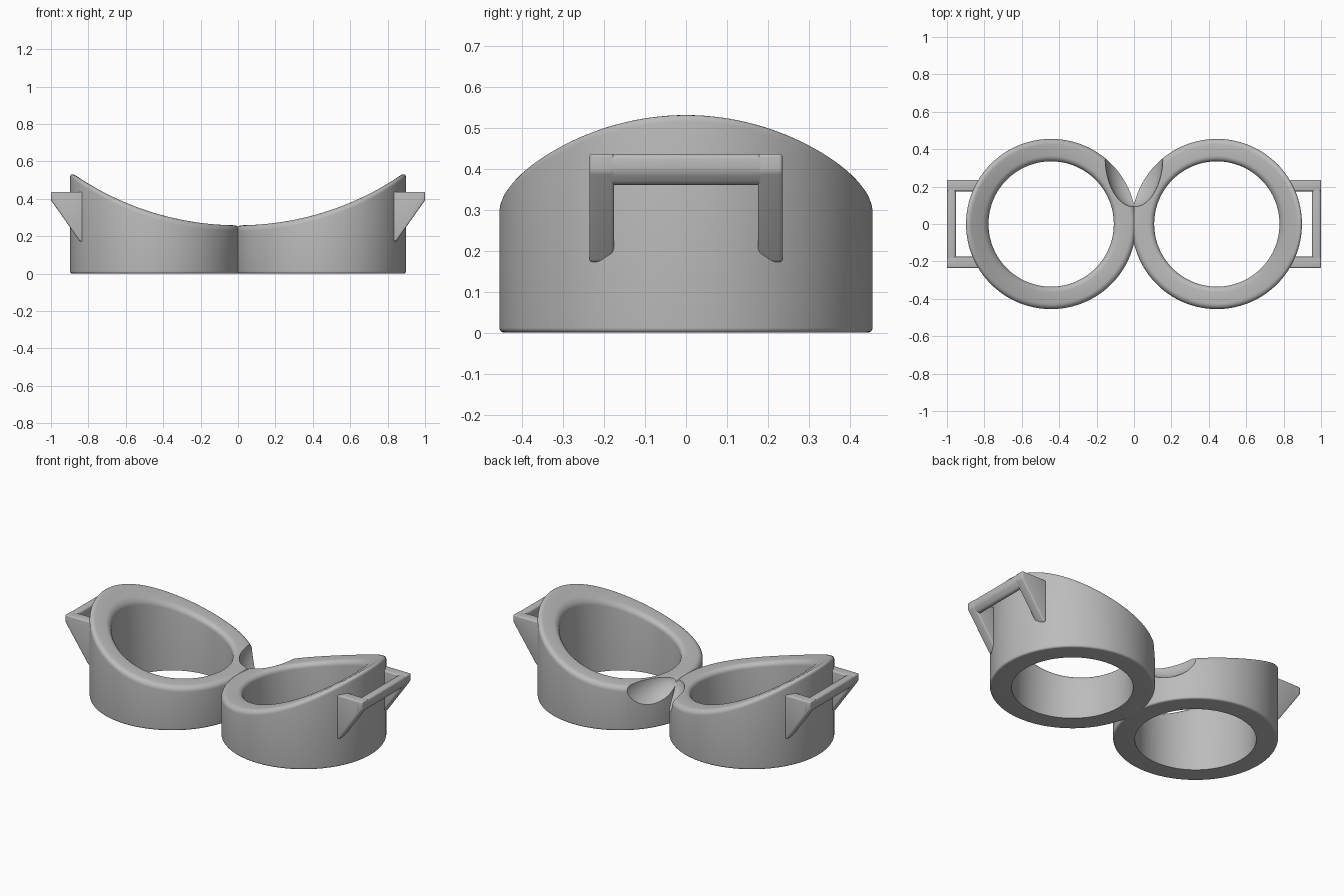
import bpy, bmesh, math
from mathutils import Matrix

if "Cube" in bpy.data.objects:
    bpy.data.objects.remove(bpy.data.objects["Cube"])

grey = bpy.data.materials.new("plain_grey")
grey.diffuse_color = (0.5, 0.5, 0.5, 1)
grey.use_nodes = True
grey.node_tree.nodes["Principled BSDF"].inputs["Base Color"].default_value = grey.diffuse_color

CX, R_OUT, R_IN = 0.443, 0.455, 0.335   # ring centre and radii
ARC_R, ARC_Z = 1.548, 0.258             # curved face-side surface


def top_z(x):
    return ARC_Z + ARC_R - math.sqrt(ARC_R ** 2 - x * x)


def make_object(name, bm):
    bmesh.ops.recalc_face_normals(bm, faces=bm.faces)
    me = bpy.data.meshes.new(name)
    bm.to_mesh(me)
    bm.free()
    ob = bpy.data.objects.new(name, me)
    bpy.context.collection.objects.link(ob)
    me.materials.append(grey)
    return ob


def activate(ob):
    bpy.ops.object.select_all(action='DESELECT')
    ob.select_set(True)
    bpy.context.view_layer.objects.active = ob


def smooth(ob, angle=35):
    activate(ob)
    bpy.ops.object.shade_smooth_by_angle(angle=math.radians(angle))


def ring_profile(fillet=0.03, low=0.012, n=6):
    """Closed section: (radius, height, True if height hangs from the top curve)."""
    q = [math.pi / 2 * i / n for i in range(n + 1)]
    pts = [(R_IN, 0, False)]
    pts += [(R_OUT - low + low * math.sin(a), low - low * math.cos(a), False) for a in q]
    pts += [(R_OUT - fillet + fillet * math.cos(a), fillet * (math.sin(a) - 1), True) for a in q]
    pts += [(R_OUT - fillet - 0.03, 0, True)]
    pts += [(R_IN + fillet - fillet * math.sin(a), fillet * (math.cos(a) - 1), True) for a in q]
    return pts


def nose_cutter():
    """Egg-shaped hollow, stretched upwards so that it stays open on top."""
    bm = bmesh.new()
    bmesh.ops.create_uvsphere(bm, u_segments=64, v_segments=32, radius=1)
    for v in bm.verts:
        x, y, z = v.co
        if z > 0.01:
            z *= 4
        elif z > -0.01:
            z = 0
        v.co = (x * 0.155, 0.36 + y * 0.27, 0.27 + z * 0.15)
    # straight-sided upper part
    for v in bm.verts:
        if v.co.z > 0.271:
            k = math.hypot(v.co.x / 0.155, (v.co.y - 0.36) / 0.27)
            if k > 0.3:
                v.co.x /= k
                v.co.y = 0.36 + (v.co.y - 0.36) / k
    return make_object("nose_cutter", bm)


def eye_ring(side, cutter):
    bm = bmesh.new()
    prof, seg = ring_profile(), 128
    loops = []
    for i in range(seg):
        a = 2 * math.pi * i / seg
        loop = []
        for r, h, on_top in prof:
            x, y = side * CX + r * math.cos(a), r * math.sin(a)
            loop.append(bm.verts.new((x, y, h + (top_z(x) if on_top else 0))))
        loops.append(loop)
    n = len(prof)
    for i in range(seg):
        a, b = loops[i], loops[(i + 1) % seg]
        for j in range(n):
            k = (j + 1) % n
            bm.faces.new((a[j], b[j], b[k], a[k]))
    ob = make_object("right_eye_ring" if side > 0 else "left_eye_ring", bm)
    # nose hollow
    mod = ob.modifiers.new("nose", 'BOOLEAN')
    mod.operation, mod.solver, mod.object = 'DIFFERENCE', 'EXACT', cutter
    activate(ob)
    bpy.ops.object.modifier_apply(modifier="nose")
    smooth(ob)


def prism(name, outline, y0, y1, side, bevel):
    """Extrude an x-z outline along y, with rounded edges."""
    bm = bmesh.new()
    a = [bm.verts.new((side * x, y0, z)) for x, z in outline]
    b = [bm.verts.new((side * x, y1, z)) for x, z in outline]
    n = len(outline)
    bm.faces.new(a)
    bm.faces.new(b[::-1])
    for i in range(n):
        j = (i + 1) % n
        bm.faces.new((a[i], b[i], b[j], a[j]))
    bmesh.ops.recalc_face_normals(bm, faces=bm.faces)
    bmesh.ops.bevel(bm, geom=bm.edges[:], offset=bevel, segments=4,
                    profile=0.5, affect='EDGES', clamp_overlap=True)
    smooth(make_object(name, bm), 40)


cutter = nose_cutter()
for side in (1, -1):
    word = "right" if side > 0 else "left"
    eye_ring(side, cutter)
    # triangular strap lugs running into the ring wall
    lug = [(0.83, 0.436), (1.0, 0.436), (1.0, 0.392), (0.845, 0.172), (0.83, 0.172)]
    for y0, tag in ((-0.235, "front"), (0.175, "back")):
        prism(f"{word}_{tag}_strap_lug", lug, y0, y0 + 0.06, side, 0.016)
    # strap bar joining the two lugs
    bar = [(0.952, 0.436), (1.0, 0.436), (1.0, 0.392), (0.977, 0.36), (0.952, 0.36)]
    prism(f"{word}_strap_bar", bar, -0.235, 0.235, side, 0.014)
bpy.data.objects.remove(cutter, do_unlink=True)
